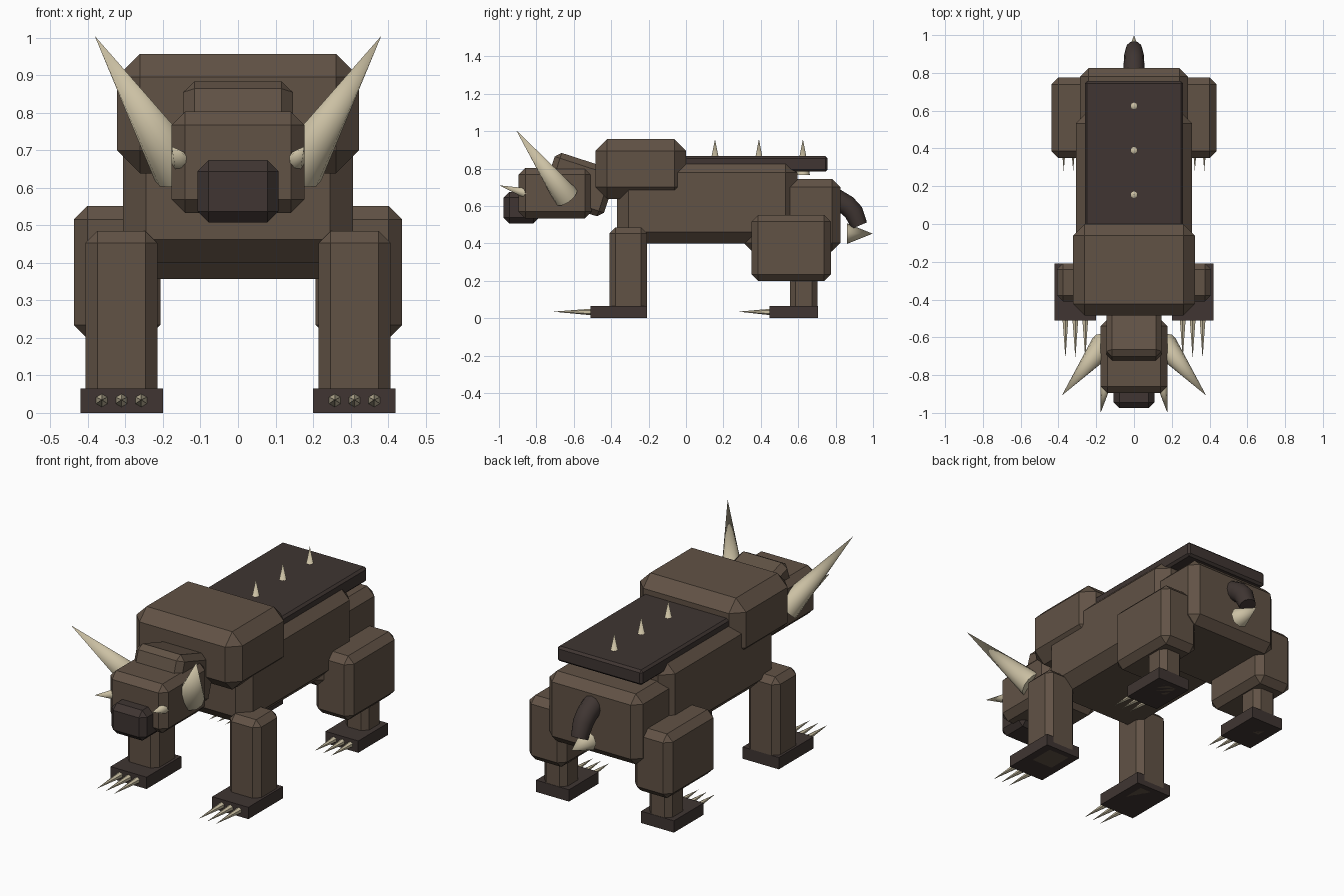
import bpy, bmesh, math
from mathutils import Vector, Matrix

if "Cube" in bpy.data.objects:
    bpy.data.objects.remove(bpy.data.objects["Cube"])


def material(name, rgb):
    m = bpy.data.materials.new(name)
    m.diffuse_color = (*rgb, 1)
    m.use_nodes = True
    m.node_tree.nodes["Principled BSDF"].inputs["Base Color"].default_value = m.diffuse_color
    return m


HIDE = material("hide", (0.12, 0.085, 0.06))
DARK = material("dark_hide", (0.05, 0.036, 0.032))
BONE = material("bone", (0.60, 0.53, 0.37))


def finish(name, bm, mat, smooth=False):
    bmesh.ops.recalc_face_normals(bm, faces=bm.faces)
    me = bpy.data.meshes.new(name)
    bm.to_mesh(me)
    bm.free()
    me.materials.append(mat)
    ob = bpy.data.objects.new(name, me)
    bpy.context.collection.objects.link(ob)
    if smooth:
        bpy.ops.object.select_all(action='DESELECT')
        ob.select_set(True)
        bpy.context.view_layer.objects.active = ob
        bpy.ops.object.shade_smooth_by_angle(angle=math.radians(50))
    return ob


def box(name, x, y, z, bevel, mat=HIDE, tilt=0):
    """Chamfered block from (min, max) ranges, optionally tilted about x."""
    spans = (x, y, z)
    mid = Vector([(a + b) / 2 for a, b in spans])
    size = [b - a for a, b in spans]
    bm = bmesh.new()
    bmesh.ops.create_cube(bm, size=1)
    bmesh.ops.scale(bm, vec=size, verts=bm.verts)
    if bevel:
        bmesh.ops.bevel(bm, geom=bm.edges[:], offset=bevel, segments=1,
                        affect='EDGES', clamp_overlap=True)
    bm.transform(Matrix.Translation(mid) @ Matrix.Rotation(math.radians(tilt), 4, 'X'))
    return finish(name, bm, mat)


def spike(name, base, tip, radius, sides=6, smooth=False):
    """Bone cone from a base point to a tip point."""
    base, tip = Vector(base), Vector(tip)
    d = tip - base
    bm = bmesh.new()
    bmesh.ops.create_cone(bm, cap_ends=True, segments=sides, radius1=radius,
                          radius2=0, depth=d.length)
    rot = Vector((0, 0, 1)).rotation_difference(d).to_matrix().to_4x4()
    bm.transform(Matrix.Translation((base + tip) / 2) @ rot)
    return finish(name, bm, BONE, smooth)


def side_range(s, a, b):
    return tuple(sorted((s * a, s * b)))


# Trunk
box("torso", (-0.307, 0.307), (-0.37, 0.595), (0.40, 0.84), 0.062)
box("shoulders", (-0.323, 0.323), (-0.485, 0.0), (0.638, 0.957), 0.062)
box("hips", (-0.285, 0.285), (0.31, 0.825), (0.357, 0.745), 0.045)

# Back plate with a row of spikes
box("back_plate", (-0.26, 0.26), (-0.08, 0.757), (0.783, 0.866), 0.012, DARK)
for i, y in enumerate((0.155, 0.39, 0.625)):
    spike(f"back_spike_{i + 1}", (0, y, 0.765), (0, y, 0.957), 0.038, 8, True)

# Neck, head and snout
box("neck", (-0.146, 0.146), (-0.742, -0.398), (0.582, 0.846), 0.03, tilt=-18)
box("head", (-0.177, 0.177), (-0.895, -0.505), (0.533, 0.803), 0.036)
box("snout", (-0.108, 0.108), (-0.975, -0.785), (0.507, 0.674), 0.03, DARK)

for s, side in ((1, "left"), (-1, "right")):
    # Horn and tusk
    spike(f"{side}_horn", (s * 0.16, -0.64, 0.65), (s * 0.382, -0.908, 1.005),
          0.07, 12, True)
    spike(f"{side}_tusk", (s * 0.15, -0.855, 0.668), (s * 0.176, -0.998, 0.71),
          0.028, 8, True)

    # Front leg
    box(f"{side}_front_leg", side_range(s, 0.215, 0.407), (-0.41, -0.208),
        (0.0, 0.485), 0.032)
    box(f"{side}_front_foot", side_range(s, 0.20, 0.42), (-0.51, -0.208),
        (0.0, 0.065), 0, DARK)

    # Hind leg
    box(f"{side}_thigh", side_range(s, 0.207, 0.437), (0.35, 0.775),
        (0.198, 0.552), 0.036)
    box(f"{side}_hind_shin", side_range(s, 0.25, 0.39), (0.555, 0.703),
        (0.0, 0.30), 0.03)
    box(f"{side}_hind_foot", side_range(s, 0.22, 0.42), (0.447, 0.705),
        (0.0, 0.065), 0, DARK)

    # Three claws on each foot
    for i in range(3):
        xf, xh = s * (0.258 + 0.0525 * i), s * (0.272 + 0.05 * i)
        spike(f"{side}_front_claw_{i + 1}", (xf, -0.49, 0.033), (xf, -0.712, 0.035), 0.019)
        spike(f"{side}_hind_claw_{i + 1}", (xh, 0.45, 0.033), (xh, 0.28, 0.035), 0.017)

# Tail: tapered rings swept along a bent path
path = [(0.77, 0.655, 0.056), (0.80, 0.637, 0.056), (0.862, 0.602, 0.054),
        (0.896, 0.567, 0.052), (0.927, 0.495, 0.044)]
bm = bmesh.new()
rings = []
for i, (y, z, r) in enumerate(path):
    a, b = path[max(i - 1, 0)], path[min(i + 1, len(path) - 1)]
    t = Vector((0, b[0] - a[0], b[1] - a[1])).normalized()
    up = Vector((1, 0, 0)).cross(t)
    angles = [2 * math.pi * k / 12 for k in range(12)]
    rings.append([bm.verts.new(Vector((0, y, z)) + r * (math.cos(q) * Vector((1, 0, 0))
                  + math.sin(q) * up)) for q in angles])
for p, q in zip(rings, rings[1:]):
    for k in range(12):
        bm.faces.new((p[k], p[(k + 1) % 12], q[(k + 1) % 12], q[k]))
bm.faces.new(rings[0])
bm.faces.new(rings[-1])
finish("tail", bm, DARK, True)
spike("tail_barb", (0, 0.86, 0.452), (0, 0.998, 0.452), 0.055, 8, True)
